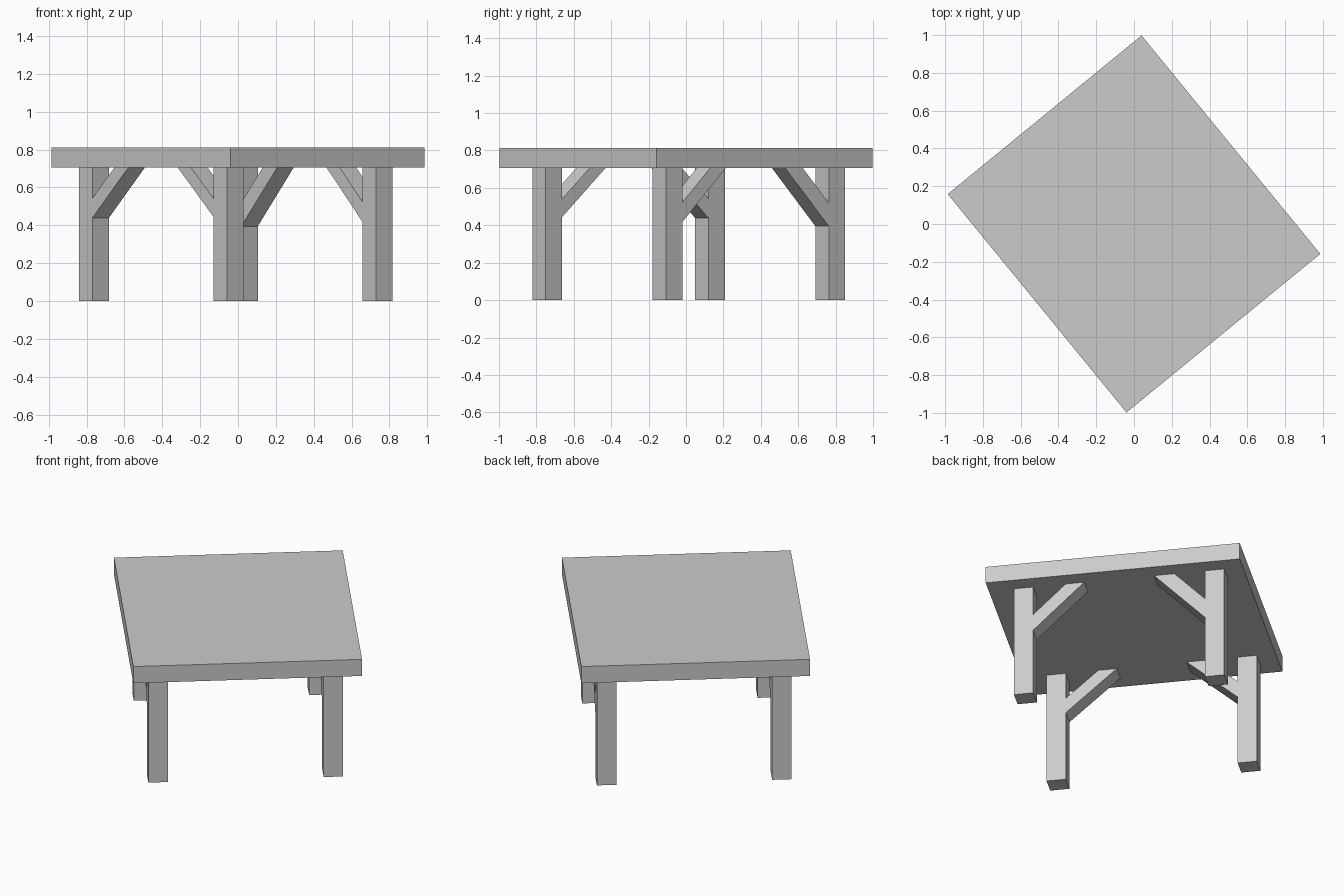
import bpy
import bmesh
from math import radians
from mathutils import Matrix

cube = bpy.data.objects.get("Cube")
if cube:
    bpy.data.objects.remove(cube, do_unlink=True)

# One plain grey for the whole table
grey = bpy.data.materials.new("plain grey")
grey.use_nodes = True
colour = (0.6, 0.6, 0.6, 1)
grey.diffuse_color = colour
grey.node_tree.nodes["Principled BSDF"].inputs["Base Color"].default_value = colour

TURN = Matrix.Rotation(radians(39.3), 4, "Z")   # the table stands turned
TOP_X, TOP_Y = 1.326, 1.494
UNDERSIDE, HEIGHT = 0.706, 0.812
LEG = 0.113
LEG_X, LEG_Y, LEG_SHIFT = 0.508, 0.562, 0.019
BRACE_RUN = 0.30


def prism(name, profile, x, width):
    """Extrude a (y, z) outline along x, centred on x."""
    bm = bmesh.new()
    face = bm.faces.new([bm.verts.new((x - width / 2, y, z)) for y, z in profile])
    out = bmesh.ops.extrude_face_region(bm, geom=[face])["geom"]
    moved = [v for v in out if isinstance(v, bmesh.types.BMVert)]
    bmesh.ops.translate(bm, vec=(width, 0, 0), verts=moved)
    bmesh.ops.recalc_face_normals(bm, faces=bm.faces)
    mesh = bpy.data.meshes.new(name)
    bm.to_mesh(mesh)
    bm.free()
    mesh.materials.append(grey)
    obj = bpy.data.objects.new(name, mesh)
    obj.matrix_world = TURN
    bpy.context.collection.objects.link(obj)


def box(name, x, y, width, depth, low, high):
    a, b = y - depth / 2, y + depth / 2
    prism(name, [(a, low), (b, low), (b, high), (a, high)], x, width)


# Table top
box("table_top", 0, 0, TOP_X, TOP_Y, UNDERSIDE, HEIGHT)

# Legs, each with a brace sloping up towards the middle of the long side
corners = [
    ("front", -1, -1, 0.444, 0.54),
    ("right", 1, -1, 0.418, 0.523),
    ("back", 1, 1, 0.395, 0.52),
    ("left", -1, 1, 0.440, 0.543),
]
for name, sx, sy, low, high in corners:
    x, y = sx * LEG_X, sy * LEG_Y + LEG_SHIFT
    box(name + "_leg", x, y, LEG, LEG, 0, UNDERSIDE)
    inner = y - sy * LEG / 2
    upper_run = BRACE_RUN * (UNDERSIDE - high) / (UNDERSIDE - low)
    prism(name + "_brace",
          [(inner, low), (inner - sy * BRACE_RUN, UNDERSIDE),
           (inner - sy * upper_run, UNDERSIDE), (inner, high)], x, LEG)
